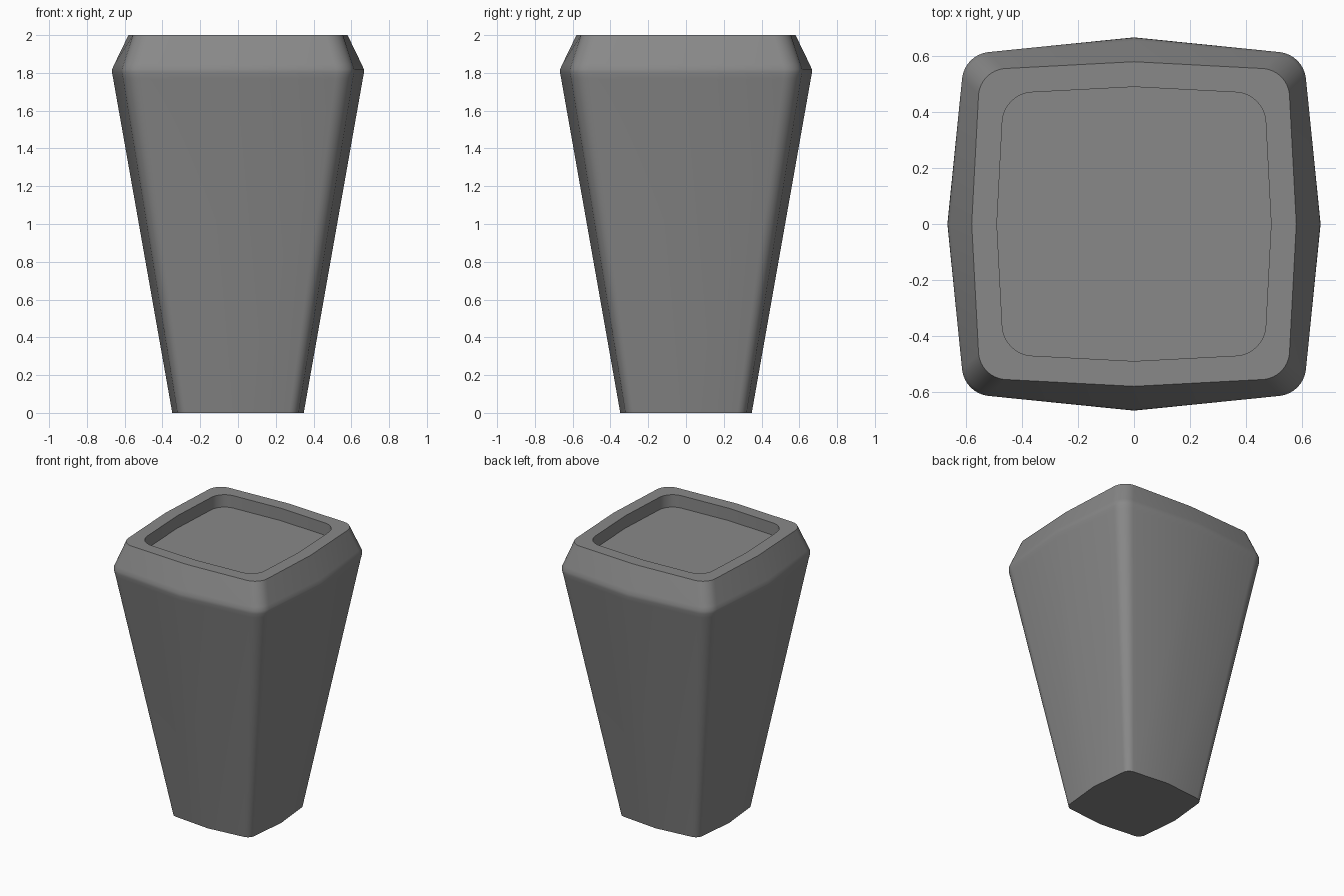
import bpy, bmesh, math

if "Cube" in bpy.data.objects:
    bpy.data.objects.remove(bpy.data.objects["Cube"])


def outline(mid, centre, radius, steps=8):
    """Rounded square whose sides bulge to a shallow point at their middle."""
    pts = []
    for q in range(4):
        co, si = round(math.cos(q * math.pi / 2)), round(math.sin(q * math.pi / 2))
        quarter = [(mid, 0)]
        for i in range(steps + 1):
            a = math.radians(6 + 78 * i / steps)
            quarter.append((centre + radius * math.cos(a), centre + radius * math.sin(a)))
        pts += [(x * co - y * si, x * si + y * co) for x, y in quarter]
    return pts


# Rings from the base up, over the rim and down into the recess:
# height, side middle, corner arc centre, corner radius
rings = [
    (0.00, 0.348, 0.265, 0.056),
    (1.77, 0.661, 0.505, 0.104),
    (1.80, 0.667, 0.509, 0.106),
    (1.82, 0.666, 0.509, 0.106),
    (1.845, 0.655, 0.502, 0.105),
    (2.00, 0.580, 0.454, 0.102),
    (2.00, 0.490, 0.360, 0.111),
    (1.91, 0.490, 0.360, 0.111),
]

bm = bmesh.new()
loops = [[bm.verts.new((x, y, z)) for x, y in outline(m, c, r)] for z, m, c, r in rings]
for low, high in zip(loops, loops[1:]):
    n = len(low)
    for i in range(n):
        j = (i + 1) % n
        bm.faces.new((low[i], low[j], high[j], high[i]))

# Closed base and recessed floor
bm.faces.new(loops[0][::-1])
bm.faces.new(loops[-1])
bmesh.ops.recalc_face_normals(bm, faces=bm.faces)

mesh = bpy.data.meshes.new("tapered_planter")
bm.to_mesh(mesh)
bm.free()
planter = bpy.data.objects.new("tapered_planter", mesh)
bpy.context.collection.objects.link(planter)

# Dark grey finish
finish = bpy.data.materials.new("dark_grey")
finish.diffuse_color = (0.25, 0.25, 0.25, 1)
finish.use_nodes = True
finish.node_tree.nodes["Principled BSDF"].inputs["Base Color"].default_value = finish.diffuse_color
mesh.materials.append(finish)

bpy.context.view_layer.objects.active = planter
planter.select_set(True)
bpy.ops.object.shade_smooth_by_angle(angle=math.radians(30))
